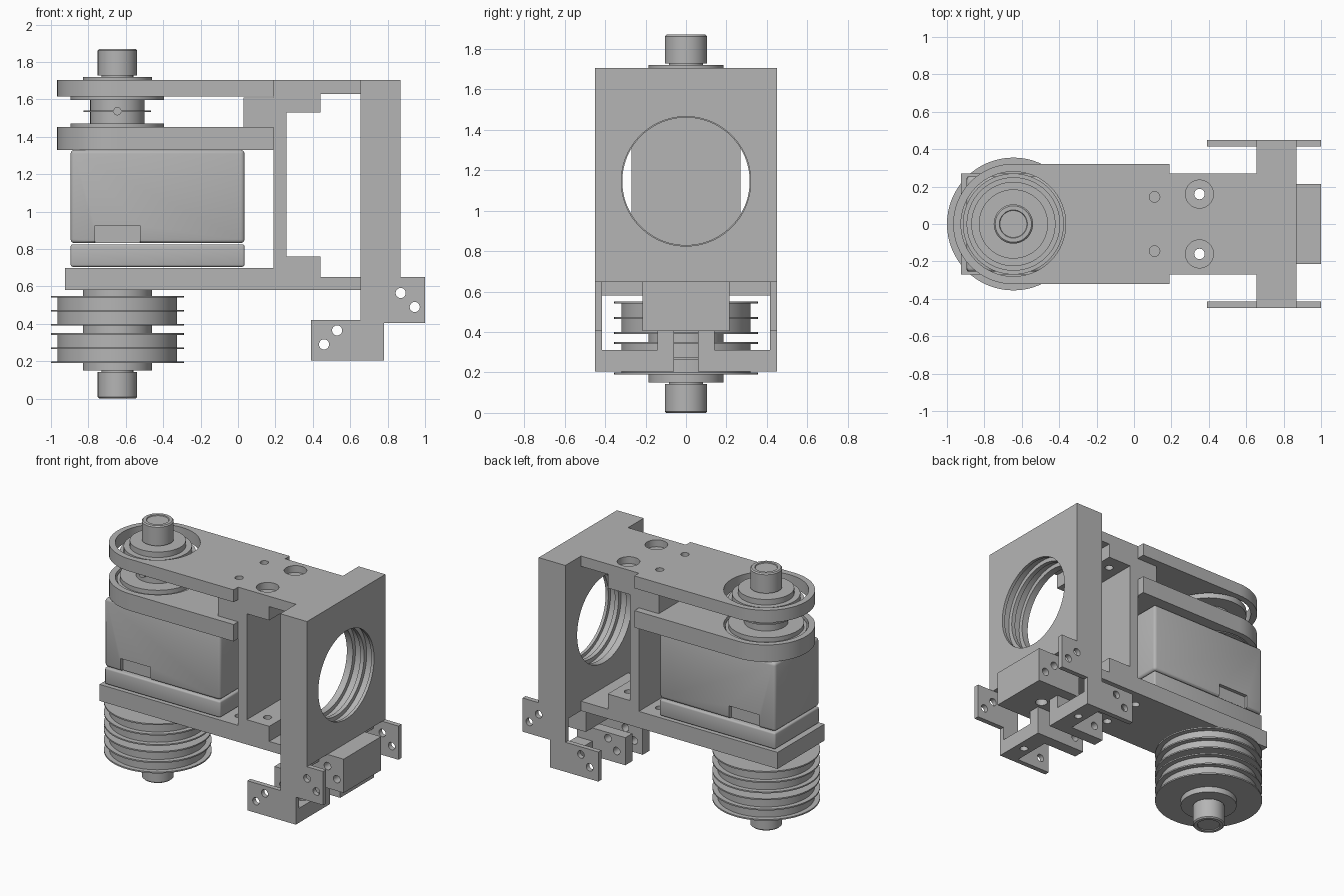
import bpy, bmesh, math
from mathutils import Matrix, Vector

cube = bpy.data.objects.get("Cube")
if cube:
    bpy.data.objects.remove(cube, do_unlink=True)

grey = bpy.data.materials.new("plain grey")
grey.use_nodes = True
grey.diffuse_color = (0.46, 0.46, 0.46, 1)
grey.node_tree.nodes["Principled BSDF"].inputs["Base Color"].default_value = (0.46, 0.46, 0.46, 1)

AXIS = -0.645  # x of the spindle
TURN = {"Z": Matrix(), "X": Matrix.Rotation(math.pi / 2, 4, "Y"),
        "Y": Matrix.Rotation(-math.pi / 2, 4, "X")}


def finish(name, bm, smooth=False):
    bmesh.ops.recalc_face_normals(bm, faces=bm.faces)
    mesh = bpy.data.meshes.new(name)
    bm.to_mesh(mesh)
    bm.free()
    mesh.materials.append(grey)
    ob = bpy.data.objects.new(name, mesh)
    bpy.context.collection.objects.link(ob)
    if smooth:
        smooth_shade(ob)
    return ob


def smooth_shade(ob):
    bpy.ops.object.select_all(action="DESELECT")
    ob.select_set(True)
    bpy.context.view_layer.objects.active = ob
    bpy.ops.object.shade_smooth_by_angle(angle=math.radians(30))


def prism(name, points, lo, hi, axis):
    """Extrude a flat profile: xz points along Y, or xy points along Z."""
    bm = bmesh.new()
    place = (lambda p: (p[0], lo, p[1])) if axis == "Y" else (lambda p: (p[0], p[1], lo))
    face = bm.faces.new([bm.verts.new(place(p)) for p in points])
    out = bmesh.ops.extrude_face_region(bm, geom=[face])
    move = Vector((0, hi - lo, 0)) if axis == "Y" else Vector((0, 0, hi - lo))
    bmesh.ops.translate(bm, vec=move, verts=[v for v in out["geom"] if isinstance(v, bmesh.types.BMVert)])
    return finish(name, bm)


def box(name, x0, x1, y0, y1, z0, z1):
    return prism(name, [(x0, z0), (x1, z0), (x1, z1), (x0, z1)], y0, y1, "Y")


def lathe(name, profile, centre, axis="Z", sides=64):
    """Turn (radius, height) steps into a closed solid."""
    bm = bmesh.new()
    rings = []
    for r, h in profile:
        rings.append([bm.verts.new((r * math.cos(a), r * math.sin(a), h))
                      for a in (2 * math.pi * i / sides for i in range(sides))])
    for a, b in zip(rings, rings[1:]):
        for i in range(sides):
            j = (i + 1) % sides
            bm.faces.new((a[i], a[j], b[j], b[i]))
    bm.faces.new(rings[0])
    bm.faces.new(rings[-1])
    bmesh.ops.transform(bm, matrix=Matrix.Translation(centre) @ TURN[axis], verts=bm.verts)
    return finish(name, bm, True)


def steps(*bands):
    """Bands of (radius, bottom, top) as a stepped lathe profile."""
    return [p for r, lo, hi in bands for p in ((r, lo), (r, hi))]


def rod(r, centre, length, axis):
    return lathe("cutter", [(r, -length / 2), (r, length / 2)], centre, axis, 32)


def cut(ob, cutters):
    for c in cutters:
        m = ob.modifiers.new("cut", "BOOLEAN")
        m.operation, m.solver, m.object = "DIFFERENCE", "EXACT", c
    bake(ob)
    for c in cutters:
        bpy.data.objects.remove(c, do_unlink=True)
    smooth_shade(ob)


def bake(ob):
    dg = bpy.context.evaluated_depsgraph_get()
    dg.update()
    mesh = bpy.data.meshes.new_from_object(ob.evaluated_get(dg))
    ob.modifiers.clear()
    ob.data = mesh


def soften(ob, width):
    m = ob.modifiers.new("round", "BEVEL")
    m.width, m.segments = width, 3
    bake(ob)
    smooth_shade(ob)


def screw_holes():
    holes = []
    for s in (-1, 1):
        holes += [rod(0.028, (0.11, s * 0.145, 1.15), 1.4, "Z"),
                  rod(0.028, (0.35, s * 0.16, 1.15), 1.4, "Z"),
                  rod(0.075, (0.35, s * 0.16, 1.71), 0.11, "Z")]
    return holes


# Main C-shaped frame with base plate, wall and top beam
frame = prism("main_frame", [
    (-0.925, 0.58), (0.66, 0.58), (0.66, 0.65), (0.44, 0.65), (0.44, 0.76), (0.26, 0.76),
    (0.26, 1.53), (0.44, 1.53), (0.44, 1.63), (0.66, 1.63), (0.66, 1.705), (0.19, 1.705),
    (0.19, 1.61), (0.03, 1.61), (0.03, 1.45), (0.19, 1.45), (0.19, 0.7), (-0.925, 0.7)],
    -0.27, 0.27, "Y")
cut(frame, screw_holes())

# Two round-ended arms with bearing bores
R = 0.322
end = [(AXIS + R * math.cos(a), R * math.sin(a))
       for a in (math.pi / 2 + math.pi * i / 32 for i in range(33))]
outline = end + [(0.19, -R), (0.19, R)]
for name, lo, hi in (("upper_arm", 1.615, 1.705), ("motor_clamp", 1.33, 1.453)):
    arm = prism(name, outline, lo, hi, "Z")
    bore = lathe("cutter", steps((0.28, lo - 0.1, hi + 0.1)), (AXIS, 0, 0))
    cut(arm, [bore] + (screw_holes() if name == "upper_arm" else []))

# Front plate with a grooved round opening
plate = box("front_plate", 0.655, 0.87, -0.45, 0.45, 0.65, 1.705)
opening = steps((0.315, -0.2, -0.06), (0.345, -0.06, 0.0), (0.315, 0.0, 0.03),
                (0.345, 0.03, 0.085), (0.32, 0.085, 0.2))
cut(plate, [lathe("cutter", opening, (0.763, 0, 1.145), "X", 96)])
box("plate_foot", 0.655, 0.8, -0.415, 0.415, 0.58, 0.652)

# Motor: base, rounded body, cable recess on both long sides
base = box("motor_base", -0.895, 0.035, -0.255, 0.255, 0.705, 0.825)
soften(base, 0.012)
body = box("motor_body", -0.895, 0.035, -0.255, 0.255, 0.832, 1.33)
soften(body, 0.02)
cut(body, [box("cutter", -0.765, -0.525, s * 0.28 - 0.05, s * 0.28 + 0.05, 0.8, 0.925)
           for s in (-1, 1)])

# Clip holes shared by the side plates, clip walls and clip block
UPPER = [(0.87, 0.565), (0.945, 0.49)]
LOWER = [(0.53, 0.365), (0.46, 0.29)]


def clip_holes(places):
    return [rod(0.027, (x, 0, z), 1.2, "Y") for x, z in places]


# Central clip block under the plate
block = box("clip_block", 0.655, 1.0, -0.215, 0.215, 0.405, 0.65)
cut(block, clip_holes(UPPER) + [rod(0.04, (0.8, 0, 0.4), 0.2, "Z")])

# Stepped side plates, clip walls and floors, one set per side
for side, s in (("left", 1), ("right", -1)):
    def span(a, b):
        return sorted((s * a, s * b))
    p = prism(f"side_plate_{side}", [
        (0.39, 0.205), (0.78, 0.205), (0.78, 0.405), (1.0, 0.405), (1.0, 0.65),
        (0.655, 0.65), (0.655, 0.42), (0.39, 0.42)], *span(0.415, 0.45), "Y")
    cut(p, clip_holes(UPPER + LOWER))
    wall = box(f"clip_wall_{side}", 0.39, 0.78, *span(0.06, 0.14), 0.205, 0.406)
    cut(wall, clip_holes(LOWER))
    floor = box(f"clip_floor_{side}", 0.655, 0.78, *span(0.14, 0.415), 0.205, 0.31)
    cut(floor, [rod(0.027, (0.717, s * 0.28, 0.25), 0.3, "Z")])

# Lower double pulley with its hub
lathe("lower_pulley", steps(
    (0.185, 0.15, 0.19), (0.355, 0.19, 0.2), (0.32, 0.2, 0.265), (0.355, 0.265, 0.275),
    (0.32, 0.275, 0.34), (0.355, 0.34, 0.35), (0.185, 0.35, 0.39), (0.355, 0.39, 0.4),
    (0.32, 0.4, 0.465), (0.355, 0.465, 0.475), (0.32, 0.475, 0.54), (0.355, 0.54, 0.55),
    (0.185, 0.55, 0.585)), (AXIS, 0, 0))

# Upper spool and bearing stack between the arms
lathe("upper_spool", steps(
    (0.27, 1.33, 1.44), (0.25, 1.44, 1.472), (0.145, 1.472, 1.532), (0.18, 1.532, 1.542),
    (0.145, 1.542, 1.597), (0.25, 1.597, 1.64), (0.225, 1.64, 1.68), (0.185, 1.68, 1.72)),
    (AXIS, 0, 0))
lathe("set_screw", [(0.022, 0), (0.022, 0.1)], (AXIS, -0.185, 1.537), "Y", 24)

# Spindle core and end caps with shallow dimples
lathe("spindle", steps((0.085, 0.05, 0.2)), (AXIS, 0, 0))
lathe("spindle_top", steps((0.085, 1.7, 1.8)), (AXIS, 0, 0))
cap = [(0.105, 0), (0.105, 0.135), (0.097, 0.143), (0.075, 0.143), (0.072, 0.137)]
lathe("top_cap", [(r, 1.727 + h) for r, h in cap], (AXIS, 0, 0))
lathe("bottom_cap", [(r, 0.143 - h) for r, h in cap], (AXIS, 0, 0))
